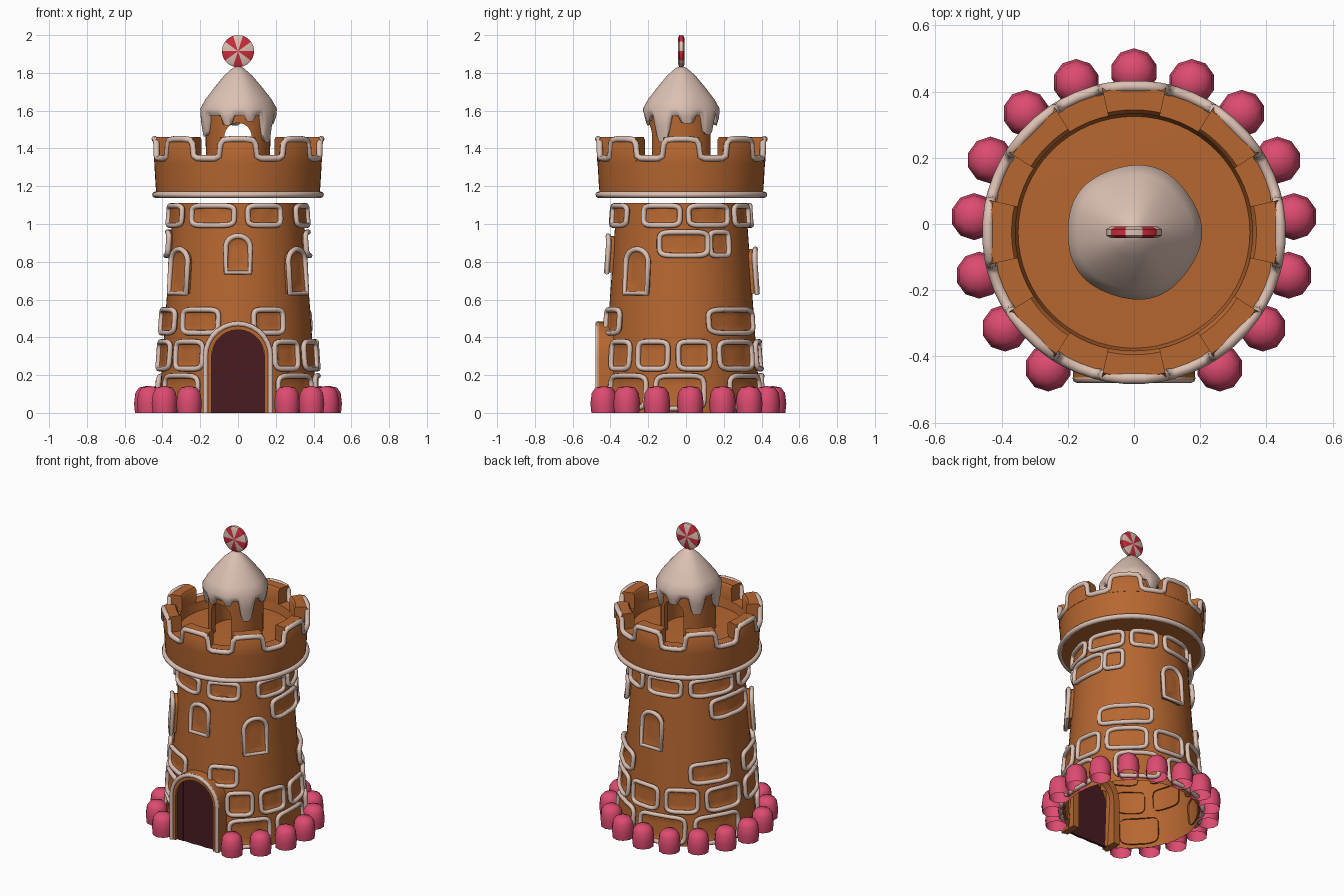
import bpy, bmesh, math
from math import sin, cos, pi, radians, sqrt

if "Cube" in bpy.data.objects:
    bpy.data.objects.remove(bpy.data.objects["Cube"])

CY = -0.025  # tower axis offset


def material(name, rgb):
    m = bpy.data.materials.new(name)
    m.use_nodes = True
    m.diffuse_color = (*rgb, 1)
    m.node_tree.nodes["Principled BSDF"].inputs["Base Color"].default_value = (*rgb, 1)
    return m


GINGER = material("gingerbread brown", (0.47, 0.135, 0.03))
ICING = material("cream icing", (0.72, 0.53, 0.45))
PINK = material("gumdrop pink", (0.72, 0.07, 0.16))
WOOD = material("dark chocolate", (0.065, 0.012, 0.016))
RED = material("candy red", (0.6, 0.025, 0.045))


def smooth(ob, angle=40):
    bpy.ops.object.select_all(action="DESELECT")
    ob.select_set(True)
    bpy.context.view_layer.objects.active = ob
    bpy.ops.object.shade_smooth_by_angle(angle=radians(angle))


def finish(name, bm, mats, angle=40, normals=True):
    if normals:
        bmesh.ops.recalc_face_normals(bm, faces=bm.faces)
    me = bpy.data.meshes.new(name)
    bm.to_mesh(me)
    bm.free()
    for m in mats:
        me.materials.append(m)
    ob = bpy.data.objects.new(name, me)
    bpy.context.collection.objects.link(ob)
    smooth(ob, angle)
    return ob


def polar(r, f, z):
    """Point at angle f from the front, turning toward +x."""
    return (r * sin(f), CY - r * cos(f), z)


def lathe(bm, profile, n, place):
    """Spin (radius, z) points; place(r, angle, z, row) gives the position."""
    rows = []
    for k, (r, z) in enumerate(profile):
        count = n if r > 0 else 1
        rows.append([bm.verts.new(place(r, 2 * pi * i / n, z, k)) for i in range(count)])
    for a, b in zip(rows, rows[1:]):
        for i in range(n):
            j = (i + 1) % n
            quad = [a[i % len(a)], a[j % len(a)], b[j % len(b)], b[i % len(b)]]
            bm.faces.new(list(dict.fromkeys(quad)))


def prism(bm, outline, y0, y1):
    """Extrude an (x, z) outline along y."""
    front, back = ([bm.verts.new((x, y, z)) for x, z in outline] for y in (y0, y1))
    bm.faces.new(front)
    bm.faces.new(back[::-1])
    for i in range(len(outline)):
        j = (i + 1) % len(outline)
        bm.faces.new((front[i], back[i], back[j], front[j]))


def piping(name, paths, radius):
    """Round icing tubes along a list of (points, closed) paths."""
    cu = bpy.data.curves.new(name, "CURVE")
    cu.dimensions = "3D"
    cu.bevel_depth = radius
    cu.bevel_resolution = 2
    cu.use_fill_caps = True
    for pts, closed in paths:
        sp = cu.splines.new("POLY")
        sp.points.add(len(pts) - 1)
        for p, co in zip(sp.points, pts):
            p.co = (*co, 1)
        sp.use_cyclic_u = closed
    cu.materials.append(ICING)
    ob = bpy.data.objects.new(name, cu)
    bpy.context.collection.objects.link(ob)
    bpy.ops.object.select_all(action="DESELECT")
    ob.select_set(True)
    bpy.context.view_layer.objects.active = ob
    bpy.ops.object.convert(target="MESH")
    smooth(bpy.context.object, 60)


def wall_radius(z):
    return 0.42 - 0.07 * z


def arch(a, top, bottom=0.0, n=14):
    """Round-topped outline, from lower right over the top to lower left."""
    spring = top - a
    arc = [(a * cos(pi * i / n), spring + a * sin(pi * i / n)) for i in range(n + 1)]
    return [(a, bottom)] + arc + [(-a, bottom)]


# Tower wall, open below, with a doorway
bm = bmesh.new()
rings = [(wall_radius(1.11 * i / 24), 1.11 * i / 24) for i in range(25)] + [(0, 1.11)]
lathe(bm, rings, 64, lambda r, f, z, k: polar(r, f, z))
hole = []
for f in bm.faces:
    c = f.calc_center_median()
    if c.y < 0 and abs(c.x) < 0.125 and c.z < 0.29 + sqrt(0.0157 - min(c.x ** 2, 0.0156)):
        hole.append(f)
bmesh.ops.delete(bm, geom=hole, context="FACES")
finish("tower_wall", bm, [GINGER])

# Raised bricks and windows with piped outlines
icing_paths = []


def raised(bm, outline, f0, zc, height, dip):
    """Panel following the wall; outline is (arc, z) about its centre."""
    def at(u, z, off):
        r = wall_radius(z)
        return polar(r + off, f0 + u / r, z)
    levels = [(1, -0.01), (1, height), (0.75, height - dip), (0.4, height - dip)]
    rows = [[bm.verts.new(at(u * s, zc + v * s, h)) for u, v in outline] for s, h in levels]
    n = len(outline)
    for a, b in zip(rows, rows[1:]):
        for i in range(n):
            bm.faces.new((a[i], a[(i + 1) % n], b[(i + 1) % n], b[i]))
    mid = bm.verts.new(at(0, zc, height - dip))
    for i in range(n):
        bm.faces.new((rows[-1][i], rows[-1][(i + 1) % n], mid))
    icing_paths.append(([at(u, zc + v, height) for u, v in outline], True))


def power(x, p):
    return math.copysign(abs(x) ** p, x)


# Each course: bottom, top, and brick spans in degrees from the front
courses = [
    (0.01, 0.21, [(-66, -28), (28, 66), (70, 108), (125, 165), (170, 214), (219, 262)]),
    (0.22, 0.39, [(-90, -58), (-54, -25), (26, 51), (55, 82), (86, 113), (117, 155),
                  (159, 190), (194, 225), (229, 265)]),
    (0.41, 0.56, [(-90, -54), (-48, -13), (10, 38), (109, 160), (215, 255)]),
    (0.82, 0.97, [(70, 114), (112, 134), (235, 285)]),
    (0.98, 1.11, [(-90, -52), (-44, -1), (6, 40), (46, 53), (55, 91), (94, 134),
                  (138, 167), (172, 210), (215, 264)]),
]
bm = bmesh.new()
for z0, z1, spans in courses:
    zc, b = (z0 + z1) / 2, (z1 - z0) / 2 - 0.013
    for s0, s1 in spans:
        if s1 - s0 < 10:
            continue
        a = radians(s1 - s0) / 2 * wall_radius(zc) - 0.013
        ts = [2 * pi * (i + 0.5) / 36 for i in range(36)]
        shape = [(a * power(cos(t), 0.4), b * power(sin(t), 0.4)) for t in ts]
        raised(bm, shape, radians((s0 + s1) / 2), zc, 0.02, 0.012)
finish("bricks", bm, [GINGER])

bm = bmesh.new()
for f, z0, z1, half in [(0, 0.73, 0.95, 0.06), (53, 0.62, 0.88, 0.068),
                        (-53, 0.62, 0.88, 0.068), (180, 0.62, 0.88, 0.068)]:
    h = (z1 - z0) / 2 - 0.013
    raised(bm, arch(half, h, -h), radians(f), (z0 + z1) / 2, 0.032, 0.012)
finish("windows", bm, [GINGER])
piping("brick_and_window_icing", icing_paths, 0.0145)

# Door surround, plank door and its icing
bm = bmesh.new()
outer, inner = arch(0.185, 0.485), arch(0.14, 0.44)
prism(bm, outer + inner[::-1], -0.47, -0.36)
finish("door_surround", bm, [GINGER])
bm = bmesh.new()
planks = 6
for i in range(planks):
    x0, x1 = (-0.142 + 0.284 * k / planks for k in (i, i + 1))
    top = [x1, (x0 + x1) / 2, x0]
    prism(bm, [(x0, 0), (x1, 0)] + [(x, 0.3 + sqrt(0.0202 - x * x)) for x in top],
          -0.453 + 0.003 * (i % 2), -0.435)
finish("plank_door", bm, [WOOD])
piping("door_icing", [([(x, -0.466, z) for x, z in arch(0.172, 0.472)], False)], 0.014)

# Gumdrops around the base, open below
bm = bmesh.new()
drop = [(0.066, 0), (0.071, 0.05), (0.064, 0.105), (0.044, 0.134), (0, 0.143)]
for i in range(-7, 8):
    gx, gy, _ = polar(0.485, pi + radians(21.1 * i), 0)
    lathe(bm, drop, 10, lambda r, f, z, k: (gx + r * sin(f), gy - r * cos(f), z))
finish("gumdrops", bm, [PINK], 50)

# Battlement drum
bm = bmesh.new()
drum = [(0, 1.14), (0.43, 1.14), (0.436, 1.2), (0.445, 1.355), (0.36, 1.355), (0.35, 1.3), (0, 1.31)]
lathe(bm, drum, 64, lambda r, f, z, k: polar(r, f, z))
finish("battlement_drum", bm, [GINGER])

# Merlons
bm = bmesh.new()
half, steps = radians(12.5), 6
for m in range(8):
    rows = []
    for s in range(steps + 1):
        f = m * pi / 4 - half + 2 * half * s / steps
        section = [(0.36, 1.33), (0.445, 1.33), (0.447, 1.445), (0.435, 1.46), (0.37, 1.46), (0.358, 1.445)]
        rows.append([bm.verts.new(polar(r, f, z)) for r, z in section])
    for a, b in zip(rows, rows[1:]):
        for i in range(6):
            bm.faces.new((a[i], a[(i + 1) % 6], b[(i + 1) % 6], b[i]))
    bm.faces.new(rows[0])
    bm.faces.new(rows[-1][::-1])
finish("merlons", bm, [GINGER])

# Icing along the battlements and the lower rim
step_path = [(-13, 1.36), (-12, 1.425), (-10, 1.445), (-4, 1.45), (4, 1.45), (10, 1.445),
             (12, 1.425), (13, 1.36), (16, 1.348), (22.5, 1.348), (29, 1.348)]
crest = [polar(0.442, m * pi / 4 + radians(d), z) for m in range(8) for d, z in step_path]
rim = [polar(0.438, 2 * pi * i / 64, 1.155) for i in range(64)]
piping("battlement_icing", [(crest, True), (rim, True)], 0.017)

# Turret wall with arched openings front and back
bm = bmesh.new()
tube = [(0.17, 1.29), (0.172, 1.62), (0.135, 1.62), (0.135, 1.29), (0.17, 1.29)]
lathe(bm, tube, 40, lambda r, f, z, k: polar(r, f, z))
bmesh.ops.remove_doubles(bm, verts=bm.verts, dist=1e-5)
turret = finish("turret_wall", bm, [GINGER])
bm = bmesh.new()
prism(bm, arch(0.072, 1.535, 1.2), -0.4, 0.4)
cutter = finish("opening_cutter", bm, [GINGER])
cutter.hide_render = True
mod = turret.modifiers.new("openings", "BOOLEAN")
mod.operation, mod.solver, mod.object = "DIFFERENCE", "EXACT", cutter
bpy.context.view_layer.objects.active = turret
bpy.ops.object.modifier_apply(modifier=mod.name)
bpy.data.objects.remove(cutter)
smooth(turret)

# Icing roof with drips: angle, length, half width in degrees
drips = [(-72, 0.11, 15), (-18, 0.05, 11), (20, 0.03, 10), (57, 0.14, 14), (100, 0.04, 14),
         (140, 0.1, 13), (185, 0.05, 12), (232, 0.11, 14)]


def drip(f):
    d = 0
    for a, length, w in drips:
        gap = abs((math.degrees(f) - a + 180) % 360 - 180) / w
        d = max(d, length * sqrt(max(0, 1 - gap ** 4)))
    return d


def roof_point(r, f, z, k):
    if k > 5:
        z -= drip(f) * (0.5 if k == 6 else 1)
    return polar(r * (1 + 0.015 * sin(5 * f)), f, z)


bm = bmesh.new()
roof = [(0, 1.838), (0.03, 1.825), (0.075, 1.785), (0.125, 1.725), (0.175, 1.66), (0.203, 1.61),
        (0.2, 1.59), (0.188, 1.572), (0.165, 1.58), (0, 1.6)]
lathe(bm, roof, 72, roof_point)
finish("icing_roof", bm, [ICING], 60)

# Peppermint disc with striped wedges
bm = bmesh.new()
disc = [(0, -0.017), (0.07, -0.017), (0.085, -0.009), (0.085, 0.009), (0.07, 0.017), (0, 0.017)]
lathe(bm, disc, 40, lambda r, f, d, k: (r * sin(f), CY + d, 1.915 + r * cos(f)))
for f in bm.faces:
    c = f.calc_center_median()
    turn = math.atan2(c.x, c.z - 1.915) / (2 * pi) * 10 + 0.5
    f.material_index = math.floor(turn) % 2
finish("peppermint", bm, [ICING, RED])
